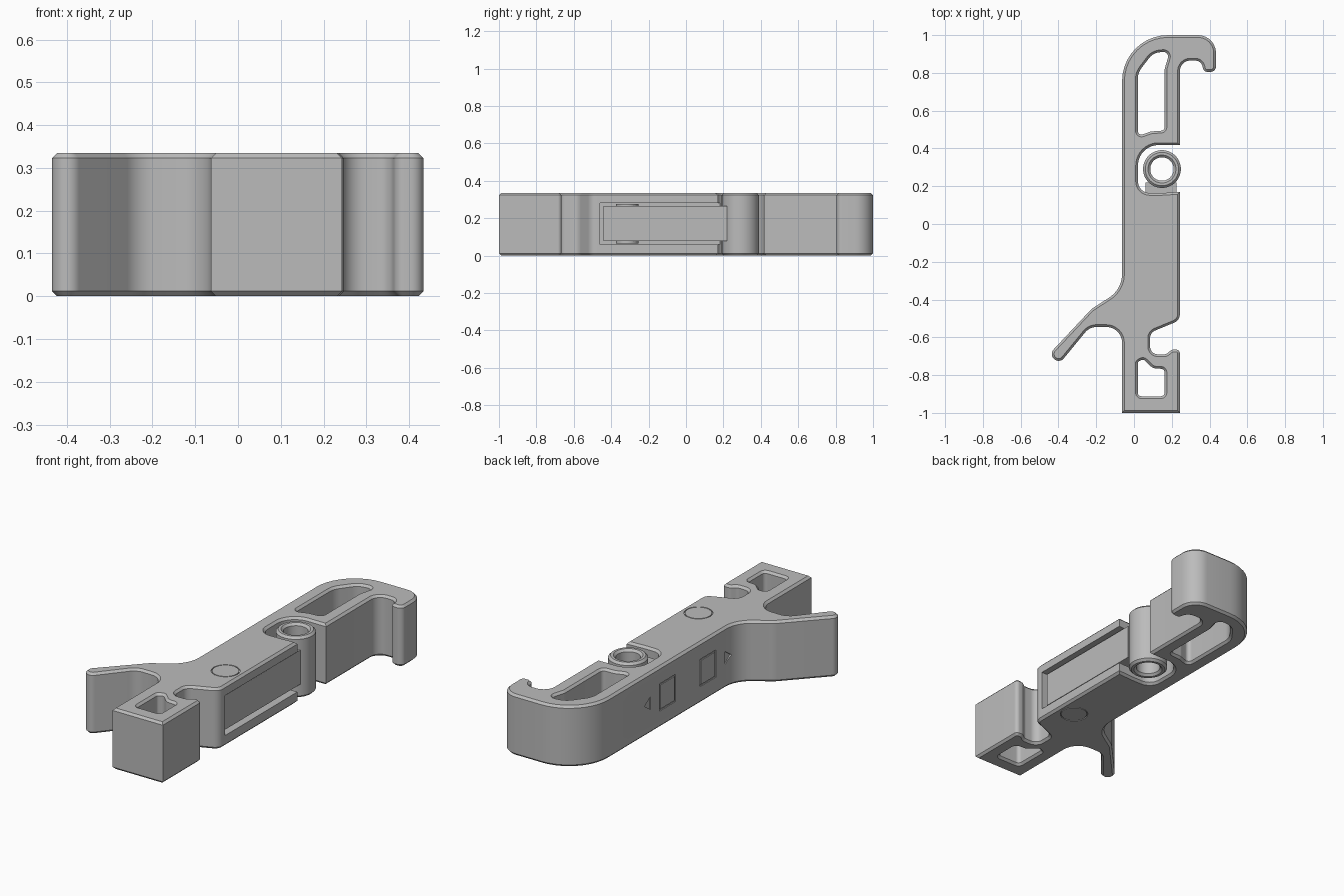
import bpy, bmesh, math
from mathutils import Vector, Matrix

if "Cube" in bpy.data.objects:
    bpy.data.objects.remove(bpy.data.objects["Cube"])

HEIGHT = 0.335
CHAMFER = 0.012

grey = bpy.data.materials.new("light_grey_plastic")
grey.use_nodes = True
grey.diffuse_color = (0.5, 0.5, 0.5, 1)
grey.node_tree.nodes["Principled BSDF"].inputs["Base Color"].default_value = (0.5, 0.5, 0.5, 1)


def rounded(corners, steps=10):
    """Turn (x, y, radius) corners into a filleted loop."""
    loop = []
    n = len(corners)
    for i, (x, y, r) in enumerate(corners):
        p = Vector((x, y))
        if r == 0:
            loop.append(p)
            continue
        a = Vector(corners[i - 1][:2]) - p
        b = Vector(corners[(i + 1) % n][:2]) - p
        half = a.angle(b) / 2
        t = min(r / math.tan(half), 0.49 * a.length, 0.49 * b.length)
        r = t * math.tan(half)
        a.normalize()
        b.normalize()
        centre = p + (a + b).normalized() * (r / math.sin(half))
        start, end = p + a * t - centre, p + b * t - centre
        sweep = start.angle_signed(end)
        for k in range(steps + 1):
            loop.append(centre + Matrix.Rotation(-sweep * k / steps, 2) @ start)
    return loop


def circle(x, y, r, steps=64):
    return [Vector((x + r * math.cos(math.tau * k / steps),
                    y + r * math.sin(math.tau * k / steps))) for k in range(steps)]


def wound(loop, ccw):
    area = sum(p.x * q.y - q.x * p.y for p, q in zip(loop, loop[1:] + loop[:1]))
    return loop if (area > 0) == ccw else loop[::-1]


def inset(loop, d):
    """Move a loop to its left side with mitred corners."""
    out = []
    for i, p in enumerate(loop):
        a = (p - loop[i - 1]).normalized()
        b = (loop[(i + 1) % len(loop)] - p).normalized()
        na, nb = Vector((-a.y, a.x)), Vector((-b.y, b.x))
        out.append(p + (na + nb) * (d / (1 + na.dot(nb))))
    return out


def plate(name, outer, holes=(), z0=0.0, z1=HEIGHT, chamfer=0.0):
    """Extrude an outline with holes, chamfering both rims."""
    bm = bmesh.new()
    rims = {0: [], 1: []}
    levels = [(z0, 0), (z1, 0)]
    if chamfer:
        levels = [(z0, chamfer), (z0 + chamfer, 0), (z1 - chamfer, 0), (z1, chamfer)]
    for loop in [wound(outer, True)] + [wound(h, False) for h in holes]:
        n = len(loop)
        rings = []
        for z, d in levels:
            pts = inset(loop, d) if d else loop
            rings.append([bm.verts.new((p.x, p.y, z)) for p in pts])
        for low, high in zip(rings, rings[1:]):
            for i in range(n):
                j = (i + 1) % n
                bm.faces.new((low[i], low[j], high[j], high[i]))
        for side, ring in ((0, rings[0]), (1, rings[-1])):
            rims[side] += [bm.edges.get((ring[i], ring[(i + 1) % n])) for i in range(n)]
    for side in (0, 1):
        bmesh.ops.triangle_fill(bm, edges=rims[side], use_beauty=True,
                                normal=(0, 0, 2 * side - 1))
    bmesh.ops.recalc_face_normals(bm, faces=bm.faces)
    mesh = bpy.data.meshes.new(name)
    bm.to_mesh(mesh)
    bm.free()
    mesh.materials.append(grey)
    obj = bpy.data.objects.new(name, mesh)
    bpy.context.collection.objects.link(obj)
    return obj


def activate(obj):
    bpy.ops.object.select_all(action='DESELECT')
    obj.select_set(True)
    bpy.context.view_layer.objects.active = obj


def cut(target, cutter):
    mod = target.modifiers.new("cut", 'BOOLEAN')
    mod.operation = 'DIFFERENCE'
    mod.solver = 'EXACT'
    mod.object = cutter
    activate(target)
    bpy.ops.object.modifier_apply(modifier=mod.name)
    bpy.data.objects.remove(cutter)


def box_loop(x0, y0, x1, y1):
    return [Vector(p) for p in ((x0, y0), (x1, y0), (x1, y1), (x0, y1))]


# Main body outline: foot, notch, pivot recess, hook, then the side arm
L, R = -0.063, 0.243
body_outline = rounded([
    (L, -1, 0), (R, -1, 0), (R, -0.665, 0.02), (0.2, -0.665, 0.03),
    (0.17, -0.69, 0.03), (0.085, -0.69, 0.06), (0.085, -0.575, 0.045), (R, -0.51, 0.05),
    (R, 0.17, 0), (0.148, 0.164, 0), (0.021, 0.164, 0.127), (0.021, 0.418, 0.127), (R, 0.418, 0),
    (R, 0.865, 0.058), (0.355, 0.865, 0.05), (0.37, 0.805, 0.025),
    (0.434, 0.805, 0.03), (0.434, 1, 0.13), (L, 1, 0.245),
    (L, -0.345, 0.15), (-0.225, -0.45, 0.1), (-0.45, -0.69, 0.035),
    (-0.395, -0.74, 0.035), (-0.235, -0.545, 0.08), (L, -0.545, 0.09)])
hook_window = rounded([
    (0.02, 0.465, 0.02), (0.09, 0.49, 0.04), (0.162, 0.495, 0.02), (0.162, 0.82, 0.05),
    (0.19, 0.915, 0.025), (0.1, 0.905, 0.08), (0.02, 0.8, 0.1)])
foot_window = rounded([
    (0.02, -0.912, 0.02), (0.162, -0.912, 0.02), (0.162, -0.767, 0.02),
    (0.1, -0.765, 0.05), (0.05, -0.715, 0.02), (0.02, -0.73, 0.015)])
body = plate("body", body_outline, [hook_window, foot_window], chamfer=CHAMFER)

# Lever slot in the right side
cut(body, plate("slot_cutter", box_loop(0.04, -0.46, 0.3, 0.2), z0=0.06, z1=0.28))

# Thin ring grooves on both faces
for z in (0, HEIGHT):
    cut(body, plate("groove_cutter", circle(0.145, -0.315, 0.072),
                    [circle(0.145, -0.315, 0.067)], z0=z - 0.006, z1=z + 0.006))

# Shallow direction marks on the flat long side
def engrave(loop, line=0.009, solid=False):
    loop = wound(loop, True)
    cutter = plate("mark_cutter", loop, [] if solid else [inset(loop, line)], z0=L - 0.01, z1=L + 0.005)
    cutter.matrix_world = Matrix(((0, 0, 1, 0), (1, 0, 0, 0), (0, 1, 0, 0), (0, 0, 0, 1)))
    bpy.context.view_layer.update()
    cut(body, cutter)

mid = HEIGHT / 2
for centre, way in ((0.25, 1), (-0.1, -1)):
    engrave(box_loop(centre - 0.07, mid - 0.075, centre + 0.07, mid + 0.075))
    tip = centre + way * 0.2
    engrave([Vector((tip, mid)), Vector((tip - way * 0.05, mid + 0.035)),
             Vector((tip - way * 0.05, mid - 0.035))], solid=True)

# Swinging lever with its pivot ring and catch bosses
PX, PY = 0.148, 0.291
pivot = plate("pivot_ring", circle(PX, PY, 0.1), [circle(PX, PY, 0.062)], chamfer=CHAMFER)
lever = plate("lever", box_loop(0.06, -0.44, 0.225, 0.22), z0=0.078, z1=0.265)
boss = plate("catch_boss", circle(0.145, -0.315, 0.06), z0=0.065, z1=0.275)

for part in (body, pivot, lever, boss):
    activate(part)
    bpy.ops.object.shade_smooth_by_angle(angle=math.radians(30))
